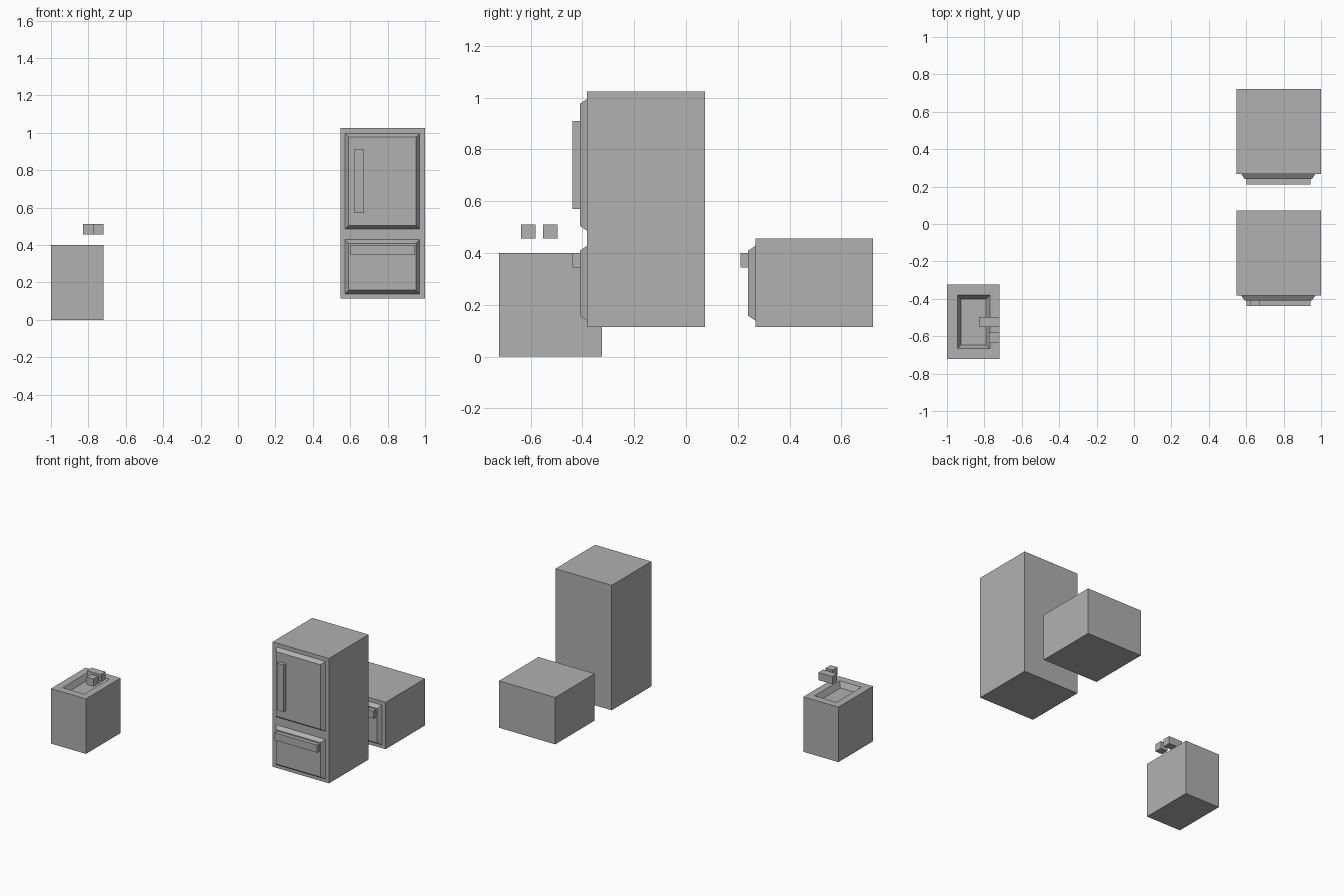
import bpy, bmesh

if "Cube" in bpy.data.objects:
    bpy.data.objects.remove(bpy.data.objects["Cube"])

# Mid grey for every part
GREY = bpy.data.materials.new("mid_grey")
GREY.diffuse_color = (0.44, 0.44, 0.44, 1.0)
GREY.use_nodes = True
GREY.node_tree.nodes["Principled BSDF"].inputs["Base Color"].default_value = GREY.diffuse_color


def finish(name, bm):
    bmesh.ops.recalc_face_normals(bm, faces=bm.faces)
    mesh = bpy.data.meshes.new(name)
    bm.to_mesh(mesh)
    bm.free()
    mesh.materials.append(GREY)
    obj = bpy.data.objects.new(name, mesh)
    bpy.context.collection.objects.link(obj)
    return obj


def ring(bm, x, y, z):
    """Four corners of a rectangle lying flat (y is a range) or upright (z is a range)."""
    if isinstance(y, tuple):
        pts = [(x[0], y[0], z), (x[1], y[0], z), (x[1], y[1], z), (x[0], y[1], z)]
    else:
        pts = [(x[0], y, z[0]), (x[1], y, z[0]), (x[1], y, z[1]), (x[0], y, z[1])]
    return [bm.verts.new(p) for p in pts]


def loft(name, *rects):
    """Solid skinned through successive rectangles, capped at both ends."""
    bm = bmesh.new()
    rings = [ring(bm, *r) for r in rects]
    for a, b in zip(rings, rings[1:]):
        for i in range(4):
            j = (i + 1) % 4
            bm.faces.new((a[i], a[j], b[j], b[i]))
    bm.faces.new(rings[0])
    bm.faces.new(rings[-1])
    return finish(name, bm)


def box(name, x, y, z):
    return loft(name, (x, y, z[0]), (x, y, z[1]))


def panel(name, x, y, z, depth=0.028, inset=0.019):
    """Raised door panel with sloping edges, facing -y."""
    inner = lambda r: (r[0] + inset, r[1] - inset)
    return loft(name, (x, y, z), (inner(x), y - depth, inner(z)))


BODY_X, DOOR_X, PULL_X = (0.547, 1.0), (0.573, 0.97), (0.602, 0.944)


def drawer(prefix, y):
    panel(prefix + "_drawer_panel", DOOR_X, y, (0.139, 0.428))
    box(prefix + "_drawer_handle", PULL_X, (y - 0.057, y - 0.028), (0.345, 0.4))


# Tall fridge: body, upper door with vertical handle, lower drawer
box("fridge_body", BODY_X, (-0.382, 0.073), (0.115, 1.024))
panel("fridge_door", DOOR_X, -0.382, (0.486, 0.995))
box("fridge_door_handle", (0.62, 0.674), (-0.439, -0.41), (0.57, 0.91))
drawer("fridge", -0.382)

# Low cabinet with the same drawer
box("low_cabinet_body", BODY_X, (0.268, 0.722), (0.115, 0.456))
drawer("low_cabinet", 0.268)

# Sink cabinet with a recessed, tapered basin
SX, SY = (-1.0, -0.718), (-0.722, -0.324)
loft("sink_cabinet",
     (SX, SY, 0.0), (SX, SY, 0.4),
     ((-0.945, -0.77), (-0.666, -0.38), 0.4),
     ((-0.926, -0.79), (-0.646, -0.401), 0.36))

# Tap and spout above the sink
box("tap_handle", (-0.774, -0.718), (-0.636, -0.58), (0.456, 0.511))
box("tap_spout", (-0.83, -0.718), (-0.552, -0.496), (0.456, 0.511))
